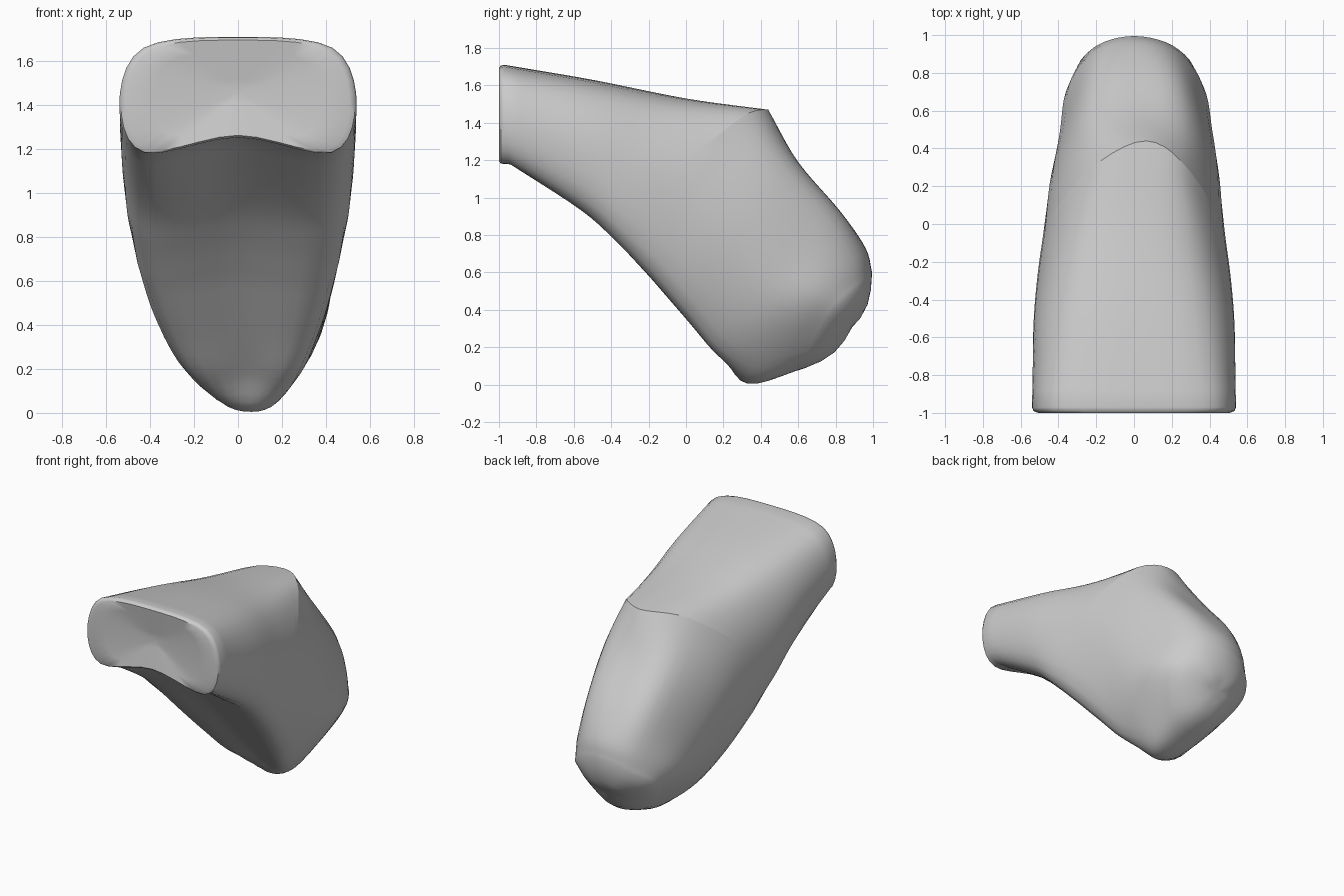
import bpy, bmesh, math
from mathutils import Vector

if "Cube" in bpy.data.objects:
    bpy.data.objects.remove(bpy.data.objects["Cube"])

# Half rings: top centre, top shoulder, side, bottom shoulder, bottom centre
UPPER = [
    [(0, -.97, 1.71), (.43, -.97, 1.66), (.54, -.97, 1.40), (.43, -.94, 1.18), (0, -.94, 1.25)],
    [(0, -.50, 1.63), (.38, -.50, 1.57), (.53, -.55, 1.30), (.44, -.56, .95), (0, -.55, .97)],
    [(0, .00, 1.53), (.33, -.08, 1.47), (.505, -.27, 1.18), (.44, -.36, .78), (0, -.36, .80)],
    [(0, .44, 1.47), (.26, .29, 1.425), (.47, -.02, 1.12), (.42, -.18, .61), (0, -.18, .61)],
]
LOWER = [
    UPPER[-1],
    [(0, .60, 1.19), (.28, .53, 1.15), (.45, .22, .85), (.35, .02, .385), (0, .02, .37)],
    [(0, .83, .92), (.26, .76, .88), (.41, .44, .56), (.25, .20, .18), (0, .19, .17)],
    [(0, .96, .73), (.235, .89, .67), (.38, .63, .45), (.17, .42, .09), (0, .33, .005)],
    [(0, .995, .60), (.20, .945, .53), (.31, .81, .40), (.17, .68, .16), (0, .64, .09)],
]
RES = 5


def spline(p, t):
    a, b, c, d = p
    return 0.5 * (2*b + (c-a)*t + (2*a - 5*b + 4*c - d)*t*t + (3*b - a - 3*c + d)*t**3)


def full_ring(half):
    pts = [Vector(p) for p in half]
    pts += [Vector((-p.x, p.y, p.z)) for p in pts[-2:0:-1]]
    n = len(pts)
    return [spline([pts[(i+k) % n] for k in (-1, 0, 1, 2)], j / RES)
            for i in range(n) for j in range(RES)]


def loft(halves):
    rings = [full_ring(h) for h in halves]
    n, out = len(rings), []
    # Extrapolate the ends so the profile does not flatten there
    before = [2*a - b for a, b in zip(rings[0], rings[1])]
    after = [2*a - b for a, b in zip(rings[-1], rings[-2])]
    ext = [before] + rings + [after]
    for i in range(n - 1):
        for j in range(RES):
            out.append([spline([ext[i+k][v] for k in range(4)], j / RES)
                        for v in range(len(rings[0]))])
    return out + [rings[-1]]


# Both lofts meet at a sharp knuckle ridge
rings = loft(UPPER) + loft(LOWER)[1:]
crease_ring = (len(UPPER) - 1) * RES + 2

# Rounded front rim
outer = rings[0]
for f, y in ((.985, -.99), (.94, -1.0)):
    rings.insert(0, [Vector((p.x * f, y, 1.46 + (p.z - 1.46) * f)) for p in outer])


def skew(p):
    # Ridge and lower tip lean slightly to one side
    k = max(0, 1 - abs(p.y - .4) / .6) * max(0, 1 - abs(p.x) / .5)
    return Vector((p.x + .07 * k, p.y, p.z))


bm = bmesh.new()
vr = [[bm.verts.new(skew(p)) for p in r] for r in rings]
n = len(vr[0])


def bridge(a, b):
    for i in range(n):
        bm.faces.new((a[i], a[(i+1) % n], b[(i+1) % n], b[i]))


for a, b in zip(vr, vr[1:]):
    bridge(a, b)


def cap(ring, centre, bulge):
    # Shrinks the ring to a point, pushed out along bulge on the way
    c, prev = Vector(centre), ring
    for t in (.25, .5, .75):
        push = Vector(bulge) * math.sin(math.pi * t)
        cur = [bm.verts.new(v.co.lerp(c, t) + push) for v in ring]
        bridge(prev, cur)
        prev = cur
    tip = bm.verts.new(c)
    for i in range(n):
        bm.faces.new((prev[i], prev[(i+1) % n], tip))


# Slightly dished front face and rounded rear tip
cap(vr[0], (0, -.965, 1.46), (0, 0, 0))
cap(vr[-1], (0, .89, .31), (0, .028, -.028))
bmesh.ops.recalc_face_normals(bm, faces=bm.faces)

# Sharp edge over the upper part of the ridge
for i in range(n):
    e = bm.edges.get((vr[crease_ring][i], vr[crease_ring][(i+1) % n]))
    if e and e.verts[0].co.z > 1.2:
        e.smooth = False

me = bpy.data.meshes.new("bent_digit")
bm.to_mesh(me)
bm.free()
obj = bpy.data.objects.new("bent_digit", me)
bpy.context.collection.objects.link(obj)
bpy.context.view_layer.objects.active = obj
obj.select_set(True)
bpy.ops.object.shade_smooth_by_angle(angle=math.radians(45), keep_sharp_edges=True)
